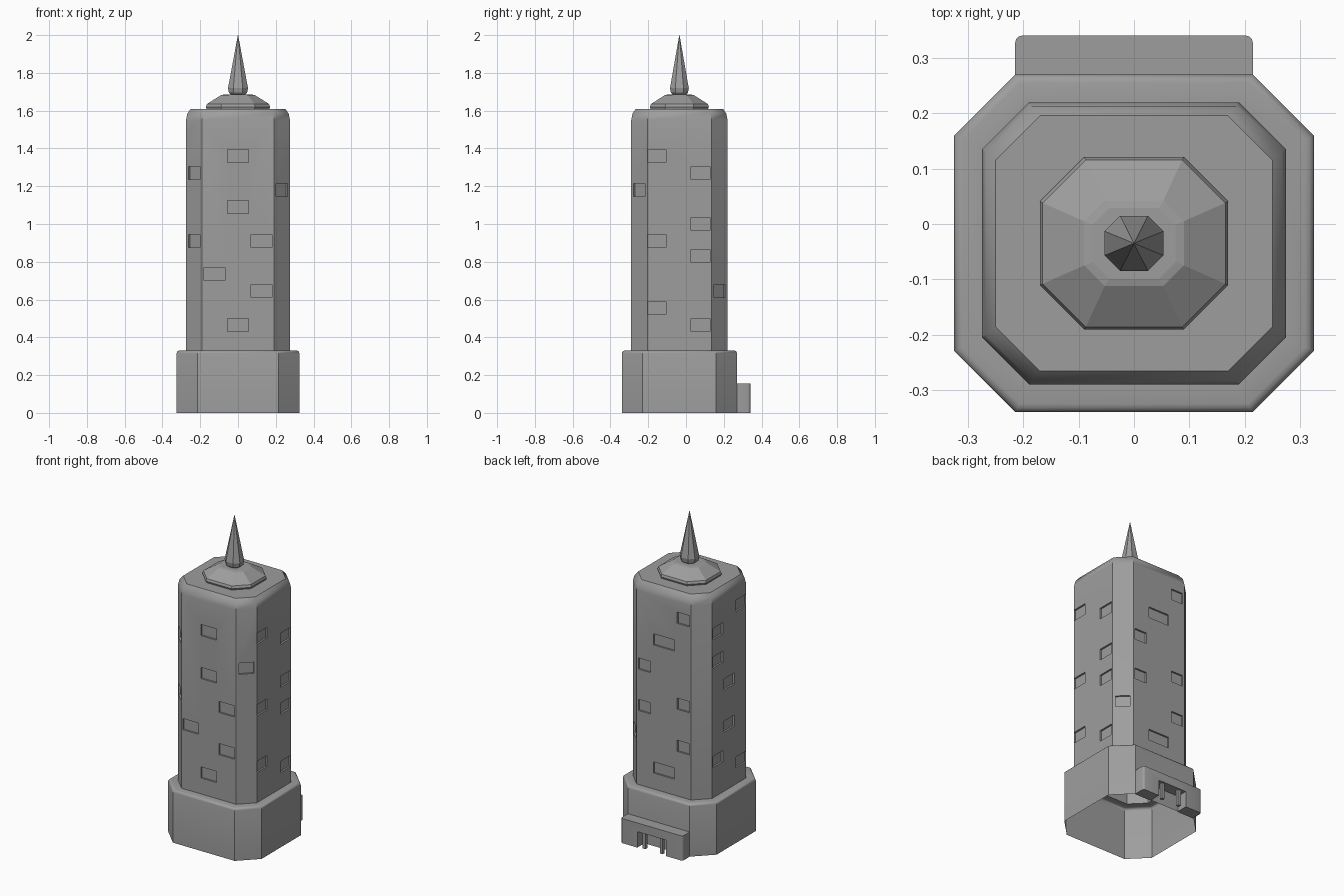
import bpy, bmesh, math
from mathutils import Matrix, Vector

if "Cube" in bpy.data.objects:
    bpy.data.objects.remove(bpy.data.objects["Cube"])

CY = -0.035  # tower axis in y


def grey(name, v):
    m = bpy.data.materials.new(name)
    m.diffuse_color = (v, v, v, 1)
    m.use_nodes = True
    m.node_tree.nodes["Principled BSDF"].inputs["Base Color"].default_value = m.diffuse_color
    return m


STONE, PANE = grey("stone", .34), grey("pane", .57)


def finish(name, bm):
    me = bpy.data.meshes.new(name)
    bm.to_mesh(me)
    bm.free()
    me.materials.append(STONE)
    ob = bpy.data.objects.new(name, me)
    bpy.context.collection.objects.link(ob)
    return ob


def smooth(ob, deg):
    bpy.ops.object.select_all(action='DESELECT')
    ob.select_set(True)
    bpy.context.view_layer.objects.active = ob
    bpy.ops.object.shade_smooth_by_angle(angle=math.radians(deg))


def loft(name, rings, bottom=False, top=True):
    """Stack chamfered rectangles given as (half_x, half_y, chamfer, z)."""
    bm = bmesh.new()
    loops = []
    for hx, hy, c, z in rings:
        pts = [(hx, hy - c), (hx - c, hy), (c - hx, hy), (-hx, hy - c),
               (-hx, c - hy), (c - hx, -hy), (hx - c, -hy), (hx, c - hy)]
        loops.append([bm.verts.new((x, y + CY, z)) for x, y in pts])
    for a, b in zip(loops, loops[1:]):
        for i in range(8):
            j = (i + 1) % 8
            bm.faces.new((a[i], a[j], b[j], b[i]))
    if top:
        bm.faces.new(loops[-1])
    if bottom:
        bm.faces.new(loops[0][::-1])
    return finish(name, bm)


# Base, hollow and open underneath, with a ledge running in to the shaft
base = loft("base", [(.325, .305, .11, 0), (.325, .305, .11, .315), (.323, .303, .109, .3225),
                     (.3175, .2975, .107, .328), (.31, .29, .103, .33),
                     (.274, .254, .085, .33)], top=False)
smooth(base, 40)

# Shaft with softened top edge
shaft = loft("shaft", [(.275, .255, .085, .33), (.275, .255, .085, 1.55),
                       (.268, .248, .083, 1.585), (.25, .231, .08, 1.61)], bottom=True)

# Window cutters: (angle of wall, distance of wall, [(offset, z, width), ...])
W = .11
walls = [
    (-90, .255, [(0, 1.36, W), (0, 1.09, W), (.125, .91, W), (-.125, .735, W),
                 (.125, .645, W), (0, .465, W)]),
    (0, .275, [(y + .035, z, .1) for y, z in
               [(-.155, 1.36), (.077, 1.27), (.077, 1.0), (-.155, .91),
                (.077, .83), (-.155, .555), (.077, .465)]]),
    (90, .255, [(.135, 1.45, .085), (0, 1.27, .145), (-.135, 1.09, .085), (.135, .91, .085),
                (-.135, .83, .085), (.135, .645, .085), (0, .465, .145)]),
    (180, .275, [(-y - .035, z, .1) for y, z in
                 [(-.155, 1.45), (.077, 1.36), (.077, 1.18), (-.037, 1.0),
                  (-.037, .735), (.077, .555), (-.155, .465)]]),
]
# Corner walls: distance and sideways offset of their middle
CORNER, SHIFT = .445 / math.sqrt(2), .02 / math.sqrt(2)
for ang, sign, zs in [(-135, 1, (1.27, .91)), (-45, 1, (1.18,)), (45, -1, (.645,))]:
    side = sign if ang != -135 else -1
    walls.append((ang, CORNER, [(side * SHIFT, z, .085) for z in zs]))

bm = bmesh.new()
for ang, dist, wins in walls:
    a = math.radians(ang)
    n = Vector((math.cos(a), math.sin(a), 0))
    t = Vector((-n.y, n.x, 0))
    for off, z, w in wins:
        pos = n * dist + t * off + Vector((0, CY, z))
        m = Matrix.Translation(pos) @ Matrix.Rotation(a, 4, 'Z') @ Matrix.Diagonal((.022, w, .07, 1))
        bmesh.ops.create_cube(bm, size=1, matrix=m)
cutter = finish("window_cutter", bm)
cutter.hide_render = True

# Cut the windows, open the shaft underside, colour the panes
mod = shaft.modifiers.new("windows", 'BOOLEAN')
mod.object, mod.operation, mod.solver = cutter, 'DIFFERENCE', 'EXACT'
dg = bpy.context.evaluated_depsgraph_get()
bm = bmesh.new()
bm.from_object(shaft, dg)
low = [f for f in bm.faces if f.normal.z < -.9 and f.calc_center_median().z < .34]
bmesh.ops.delete(bm, geom=low, context='FACES')
for f in bm.faces:
    is_pane = abs(f.normal.z) < .05 and .004 < f.calc_area() < .015 and f.calc_center_median().z < 1.5
    f.material_index = 1 if is_pane else 0
shaft.modifiers.clear()
bm.to_mesh(shaft.data)
bm.free()
shaft.data.materials.clear()
shaft.data.materials.append(STONE)
shaft.data.materials.append(PANE)
bpy.data.objects.remove(cutter)
smooth(shaft, 40)

# Roof cap
loft("roof_cap", [(.165, .151, .078, 1.605), (.17, .156, .08, 1.62), (.165, .151, .078, 1.635),
                  (.09, .077, .037, 1.682), (.075, .064, .03, 1.685)])

# Spire: eight-sided, bulging at the foot
K = 2 - math.sqrt(2)  # chamfer of a regular octagon
loft("spire", [(r, r * .94, r * K * .9, z) for r, z in
               [(.036, 1.683), (.048, 1.695), (.053, 1.72), (.048, 1.745), (.0008, 2.0)]])

# Porch: an upside-down U pushed out from the back wall
bm = bmesh.new()
prof = [(-.215, 0), (-.215, .155), (.215, .155), (.215, 0),
        (.1, 0), (.1, .1), (-.1, .1), (-.1, 0)]
rows = [[bm.verts.new((x, y, z)) for x, z in prof] for y in (.265, .341)]
for i in range(8):
    j = (i + 1) % 8
    bm.faces.new((rows[0][i], rows[0][j], rows[1][j], rows[1][i]))
for row in rows:
    bm.faces.new(row)
bmesh.ops.recalc_face_normals(bm, faces=bm.faces)
corners = [e for e in bm.edges if all(abs(abs(v.co.x) - .215) < .001 and v.co.y > .33 for v in e.verts)
           and abs(e.verts[0].co.x - e.verts[1].co.x) < .001]
bmesh.ops.bevel(bm, geom=corners, offset=.014, segments=3, profile=.5, affect='EDGES')
smooth(finish("porch", bm), 40)

# Porch pillars
for s in (-1, 1):
    bm = bmesh.new()
    bmesh.ops.create_cube(bm, size=1, matrix=Matrix.Translation((s * .06, .322, .051)) @ Matrix.Diagonal((.02, .02, .102, 1)))
    finish("porch_pillar_" + ("left" if s < 0 else "right"), bm)
